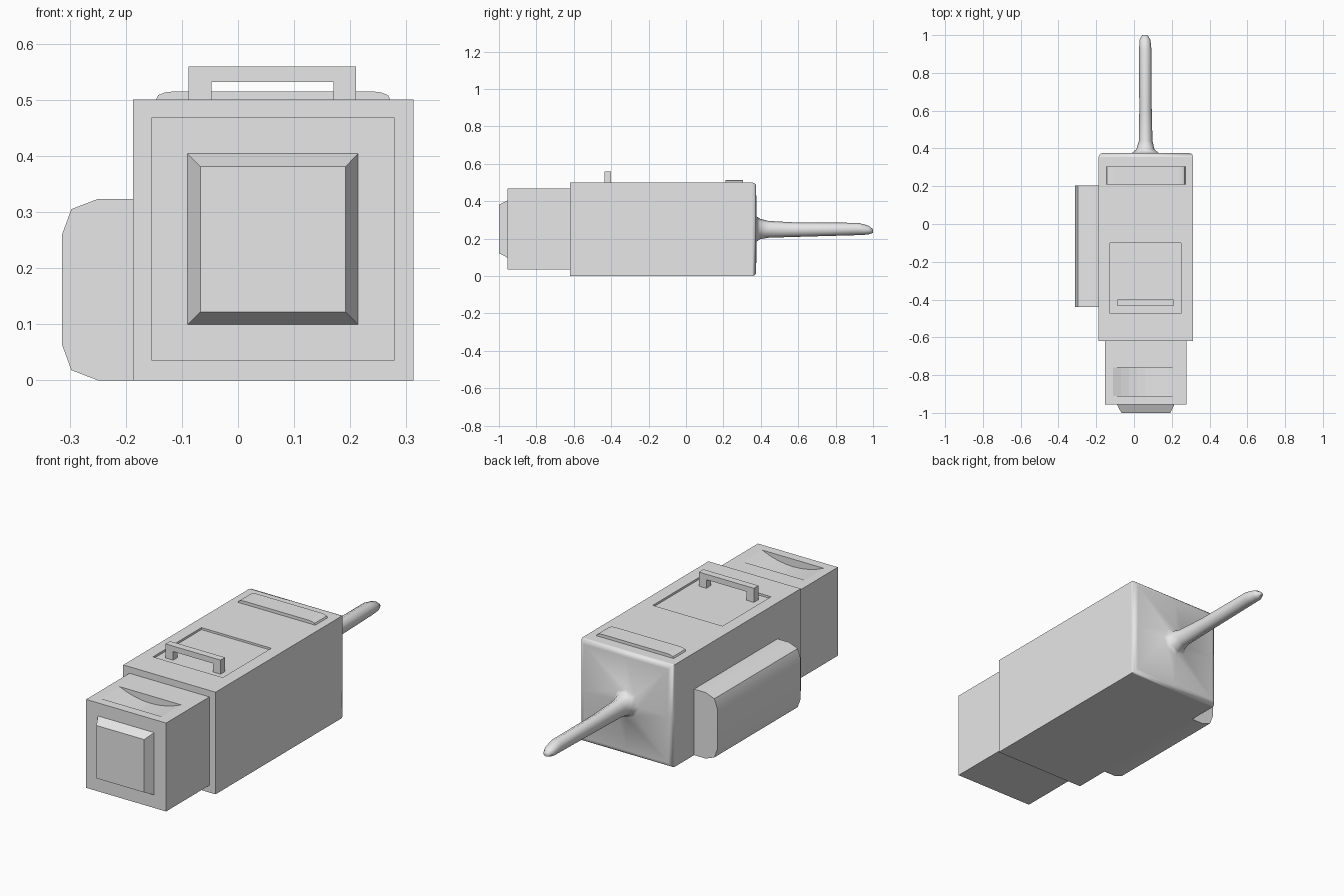
import bpy, bmesh, math

cube = bpy.data.objects.get("Cube")
if cube:
    bpy.data.objects.remove(cube)

grey = bpy.data.materials.new("light_grey")
grey.use_nodes = True
colour = (0.8, 0.8, 0.8, 1)
grey.diffuse_color = colour
grey.node_tree.nodes["Principled BSDF"].inputs["Base Color"].default_value = colour

MID_X, MID_Z = 0.0625, 0.25


def finish(name, bm, smooth=None):
    bmesh.ops.recalc_face_normals(bm, faces=bm.faces)
    mesh = bpy.data.meshes.new(name)
    bm.to_mesh(mesh)
    bm.free()
    mesh.materials.append(grey)
    obj = bpy.data.objects.new(name, mesh)
    bpy.context.collection.objects.link(obj)
    if smooth:
        activate(obj)
        bpy.ops.object.shade_smooth_by_angle(angle=math.radians(smooth))
    return obj


def activate(obj):
    bpy.ops.object.select_all(action="DESELECT")
    obj.select_set(True)
    bpy.context.view_layer.objects.active = obj


def loft(name, rings, smooth=None):
    """Skin a list of equal-length rings and close both ends."""
    bm = bmesh.new()
    loops = [[bm.verts.new(p) for p in ring] for ring in rings]
    n = len(loops[0])
    for a, b in zip(loops, loops[1:]):
        for i in range(n):
            j = (i + 1) % n
            bm.faces.new((a[i], a[j], b[j], b[i]))
    bm.faces.new(loops[0])
    bm.faces.new(loops[-1][::-1])
    return finish(name, bm, smooth)


def extrude(name, profile, y0, y1, smooth=None):
    """Extrude an x-z profile along y."""
    return loft(name, [[(x, y, z) for x, z in profile] for y in (y0, y1)], smooth)


def rect(x0, x1, z0, z1):
    return [(x0, z0), (x1, z0), (x1, z1), (x0, z1)]


def cut(obj, cutter):
    mod = obj.modifiers.new("cut", "BOOLEAN")
    mod.operation, mod.solver, mod.object = "DIFFERENCE", "EXACT", cutter
    activate(obj)
    bpy.ops.object.modifier_apply(modifier=mod.name)
    bpy.data.objects.remove(cutter)


# Main housing with a shallow recessed panel on top
housing = extrude("housing", rect(-0.1875, 0.3125, 0, 0.5), -0.62, 0.355)
cut(housing, extrude("panel_cutter", rect(-0.128, 0.25, 0.49, 0.6), -0.475, -0.1))

# Front block with a curved scoop in its top
front = extrude("front_block", rect(-0.154, 0.279, 0.035, 0.468), -0.955, -0.62)
arc = [(0.0575 + 0.1675 * t / 4, 0.468 - 0.037 * (1 - (t / 4) ** 2)) for t in range(-4, 5)]
cut(front, extrude("scoop_cutter", arc + [(0.225, 0.55), (-0.11, 0.55)], -0.91, -0.76))

# Tapered window on the front
loft("front_window", [
    [(x, -0.955, z) for x, z in rect(-0.09, 0.214, 0.099, 0.404)],
    [(x, -1.0, z) for x, z in rect(-0.067, 0.192, 0.122, 0.381)]])

# Side pod with rounded outer edges
pod = [(-0.187, 0.323), (-0.25, 0.323), (-0.297, 0.305), (-0.3135, 0.26)]
pod += [(x, 0.323 - z) for x, z in reversed(pod)]
extrude("side_pod", pod, -0.44, 0.205, 40)

# Handle, standing on the recessed panel
outer = [(-0.088, 0.49), (-0.088, 0.559), (0.21, 0.559), (0.21, 0.49)]
inner = [(0.17, 0.49), (0.17, 0.532), (-0.047, 0.532), (-0.047, 0.49)]
extrude("handle", outer + inner, -0.435, -0.4)

# Low strip near the back with rounded ends
end = [(-0.21, 0.498), (-0.205, 0.508), (-0.193, 0.513), (-0.175, 0.515)]
strip = [(MID_X + x, z) for x, z in end] + [(MID_X - x, z) for x, z in reversed(end)]
extrude("top_strip", strip, 0.21, 0.305)


# Rounded back panel flowing into the tail
def square_ring(y, half):
    steps = [(1, 0), (1, 1), (0, 1), (-1, 1), (-1, 0), (-1, -1), (0, -1), (1, -1)]
    return [(MID_X + half * x, y, MID_Z + half * z) for x, z in steps]


def round_ring(y, rx, rz, x, z):
    angles = [i * math.pi / 4 for i in range(8)]
    return [(x + rx * math.cos(a), y, z + rz * math.sin(a)) for a in angles]


back = [square_ring(0.355, 0.25), square_ring(0.366, 0.247),
        square_ring(0.373, 0.24), square_ring(0.375, 0.228)]
tail = [(0.377, 0.07, 0.068, 0.06, 0.252), (0.395, 0.048, 0.055, 0.06, 0.252),
        (0.44, 0.036, 0.045, 0.062, 0.25), (0.6, 0.033, 0.038, 0.061, 0.248),
        (0.92, 0.033, 0.033, 0.06, 0.252), (0.975, 0.029, 0.024, 0.058, 0.246),
        (1.0, 0.014, 0.01, 0.058, 0.241)]
loft("back_and_tail", back + [round_ring(*t) for t in tail], 70)
